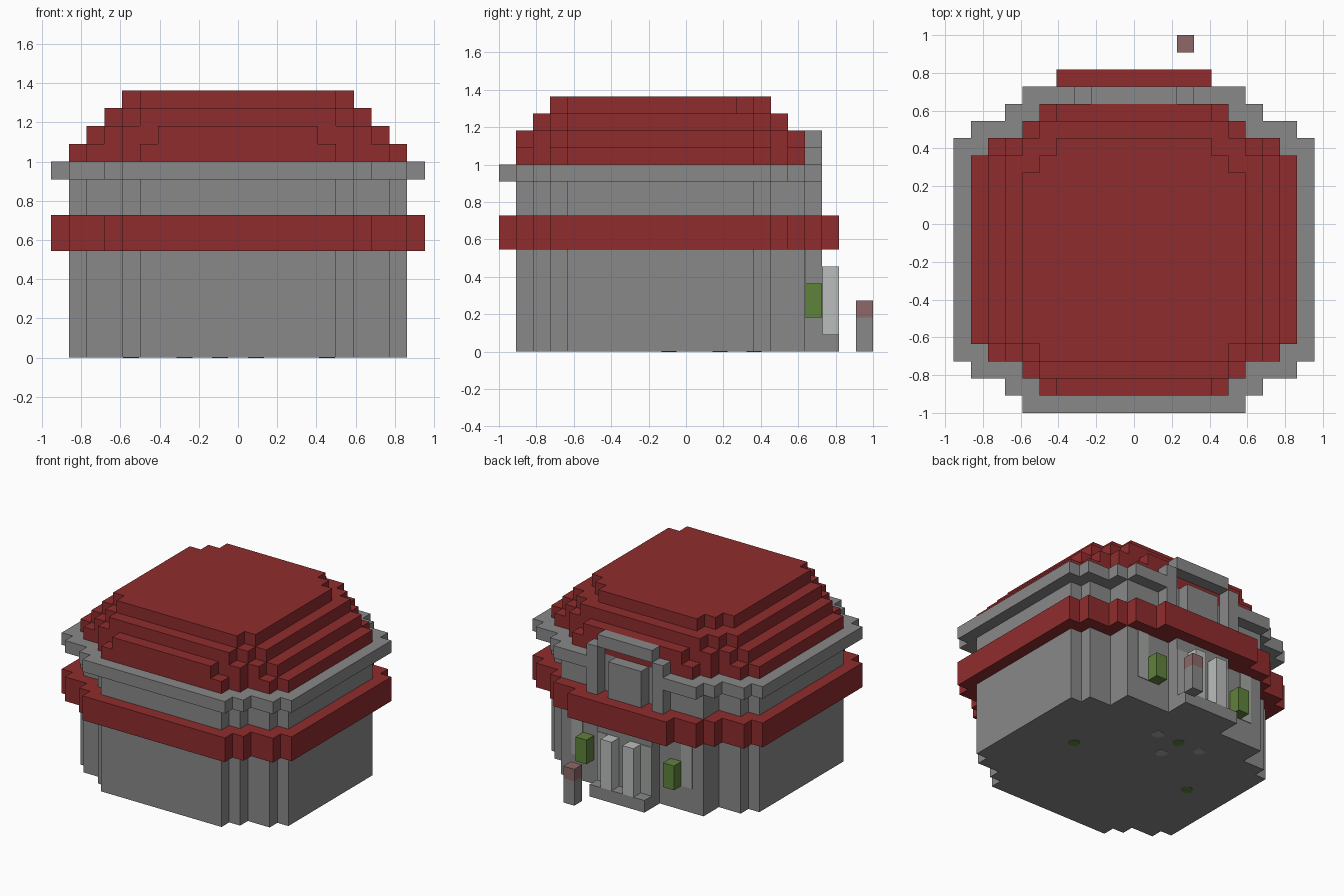
import bpy
import bmesh

U = 1 / 11  # size of one block

cube = bpy.data.objects.get("Cube")
if cube:
    bpy.data.objects.remove(cube, do_unlink=True)


def material(name, rgb):
    def linear(c):
        c /= 255
        return c / 12.92 if c < 0.04 else ((c + 0.055) / 1.055) ** 2.4
    colour = [linear(c) for c in rgb] + [1]
    m = bpy.data.materials.new(name)
    m.diffuse_color = colour
    m.use_nodes = True
    m.node_tree.nodes["Principled BSDF"].inputs["Base Color"].default_value = colour
    return m


GREY = material("stone_grey", (137, 137, 137))
RED = material("brick_red", (144, 44, 45))
GREEN = material("leaf_green", (95, 130, 60))
WHITE = material("pale_white", (186, 190, 187))
PALE = material("pale_grey", (163, 166, 163))
PINK = material("dusty_pink", (142, 104, 104))


def finish(bm, name, mat):
    bmesh.ops.scale(bm, vec=(U, U, U), verts=bm.verts)
    bmesh.ops.recalc_face_normals(bm, faces=bm.faces)
    mesh = bpy.data.meshes.new(name)
    bm.to_mesh(mesh)
    bm.free()
    mesh.materials.append(mat)
    obj = bpy.data.objects.new(name, mesh)
    bpy.context.scene.collection.objects.link(obj)
    return obj


def layer(name, z0, z1, steps, mat):
    """Slab with a stepped outline; steps are (half width, front y, back y), narrow first."""
    front, back = [], []
    for i, (hx, y0, y1) in enumerate(steps):
        n0, n1 = steps[i + 1][1:] if i + 1 < len(steps) else (y0, y1)
        front += [(hx, y0), (hx, n0)]
        back += [(hx, y1), (hx, n1)]
    right = front + back[::-1]
    outline = []
    for p in right + [(-x, y) for x, y in reversed(right)]:
        if not outline or p != outline[-1]:
            outline.append(p)
    bm = bmesh.new()
    face = bm.faces.new([bm.verts.new((x, y, z0)) for x, y in outline])
    top = bmesh.ops.extrude_face_region(bm, geom=[face], use_keep_orig=True)["geom"]
    verts = [v for v in top if isinstance(v, bmesh.types.BMVert)]
    bmesh.ops.translate(bm, vec=(0, 0, z1 - z0), verts=verts)
    return finish(bm, name, mat)


def box(name, xs, ys, zs, mat):
    bm = bmesh.new()
    bmesh.ops.create_cube(bm, size=1)
    spans = (xs, ys, zs)
    bmesh.ops.scale(bm, vec=[b - a for a, b in spans], verts=bm.verts)
    bmesh.ops.translate(bm, vec=[(a + b) / 2 for a, b in spans], verts=bm.verts)
    return finish(bm, name, mat)


def pair(name, xs, ys, zs, mat):
    box("left_" + name, xs, ys, zs, mat)
    box("right_" + name, (-xs[1], -xs[0]), ys, zs, mat)


# walls, band and rim
wall = [(5.5, -10, 7), (6.5, -9, 7), (8.5, -8, 5), (9.5, -7, 4)]
layer("lower_wall", 0, 6, wall, GREY)
layer("upper_wall", 8, 10, wall, GREY)
outer = [(6.5, -11, 8), (7.5, -10, 7), (9.5, -9, 6), (10.5, -8, 5)]
layer("band", 6, 8, [(4.5, -11, 9)] + outer, RED)
layer("rim", 10, 11, [(6.5, -11, 7)] + outer[1:], GREY)
pair("rim_back", (3.5, 6.5), (7, 8), (10, 11), GREY)

# stepped roof
roof = [
    [(5.5, -10, 7), (6.5, -9, 6), (8.5, -8, 5), (9.5, -7, 4)],
    [(4.5, -10, 7), (6.5, -9, 6), (7.5, -8, 5), (8.5, -7, 4)],
    [(5.5, -9, 6), (6.5, -8, 5), (7.5, -7, 4)],
    [(4.5, -8, 5), (5.5, -8, 4), (6.5, -7, 3)],
]
for i, steps in enumerate(roof):
    layer(f"roof_step_{i + 1}", 11 + i, 12 + i, steps, RED)

# arch above the entrance
pair("arch_column", (2.5, 3.5), (7, 8), (8, 12), GREY)
box("arch_top", (-2.5, 2.5), (7, 8), (12, 13), GREY)
box("arch_panel", (-1.5, 1.5), (7, 8), (8, 11), GREY)

# entrance
box("vestibule", (-2.5, 2.5), (7, 8), (0, 6), GREY)
box("entrance_step", (-2.5, 2.5), (8, 9), (0, 1), GREY)
pair("pillar", (0.5, 1.5), (8, 9), (1, 5), WHITE)
pair("entrance_panel", (1.5, 2.5), (8, 8.05), (1, 5), PALE)
pair("window", (4.5, 5.5), (7, 7.05), (2, 6), PALE)
pair("bush", (3.5, 4.5), (7, 8), (2, 4), GREEN)

# free standing post
box("post", (2.5, 3.5), (10, 11), (0, 2), GREY)
box("post_cap", (2.5, 3.5), (10, 11), (2, 3), PINK)

# round spots under the floor
for mat, spots in ((GREEN, [(5, -1), (-1, 4), (-6, -1)]),
                   (PALE, [(1, 4), (-1, 2), (-3, 4)])):
    for i, (x, y) in enumerate(spots):
        bm = bmesh.new()
        bmesh.ops.create_cone(bm, cap_ends=True, segments=16, radius1=0.45,
                              radius2=0.45, depth=0.04)
        bmesh.ops.translate(bm, vec=(x, y, -0.01), verts=bm.verts)
        finish(bm, f"{mat.name}_floor_spot_{i + 1}", mat)
